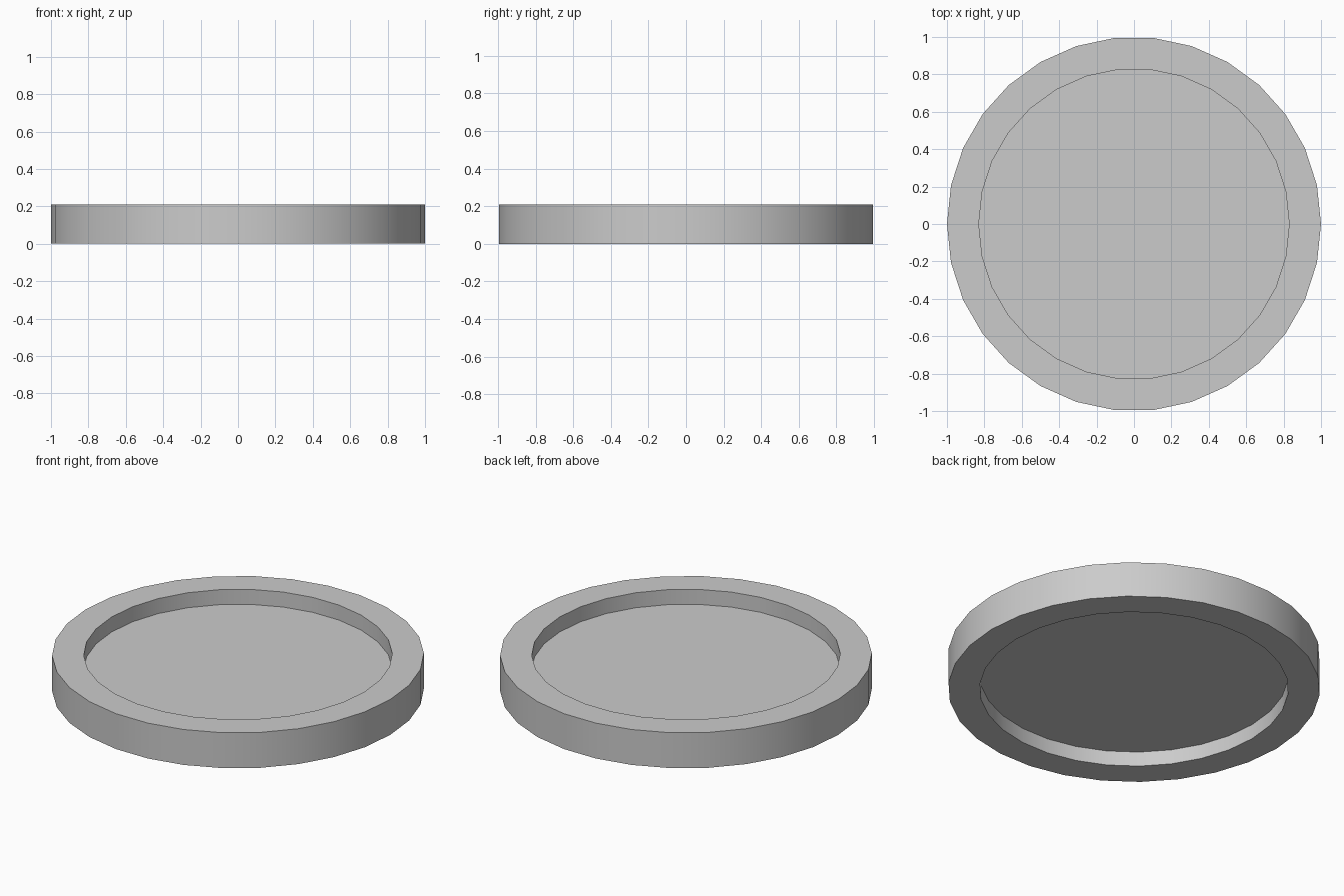
import bpy, bmesh, math

if "Cube" in bpy.data.objects:
    bpy.data.objects.remove(bpy.data.objects["Cube"])

SIDES = 30
R_OUT, R_IN = 1.0, 0.83
HEIGHT, FLOOR_LOW, FLOOR_HIGH = 0.21, 0.087, 0.121


def ring(bm, r, z):
    return [bm.verts.new((r * math.cos(2 * math.pi * i / SIDES),
                          r * math.sin(2 * math.pi * i / SIDES), z))
            for i in range(SIDES)]


# Round tray: outer wall, flat rims and a thin floor recessed from both sides
bm = bmesh.new()
profile = [(R_IN, FLOOR_LOW), (R_IN, 0), (R_OUT, 0),
           (R_OUT, HEIGHT), (R_IN, HEIGHT), (R_IN, FLOOR_HIGH)]
rings = [ring(bm, r, z) for r, z in profile]
for a, b in zip(rings, rings[1:]):
    for i in range(SIDES):
        j = (i + 1) % SIDES
        bm.faces.new((a[i], a[j], b[j], b[i]))
bm.faces.new(rings[0])
bm.faces.new(rings[-1])
bmesh.ops.recalc_face_normals(bm, faces=bm.faces)

mesh = bpy.data.meshes.new("round_tray")
bm.to_mesh(mesh)
bm.free()
tray = bpy.data.objects.new("round_tray", mesh)
bpy.context.collection.objects.link(tray)

# Smooth walls with sharp rim edges
bpy.context.view_layer.objects.active = tray
tray.select_set(True)
bpy.ops.object.shade_smooth_by_angle(angle=math.radians(30))
